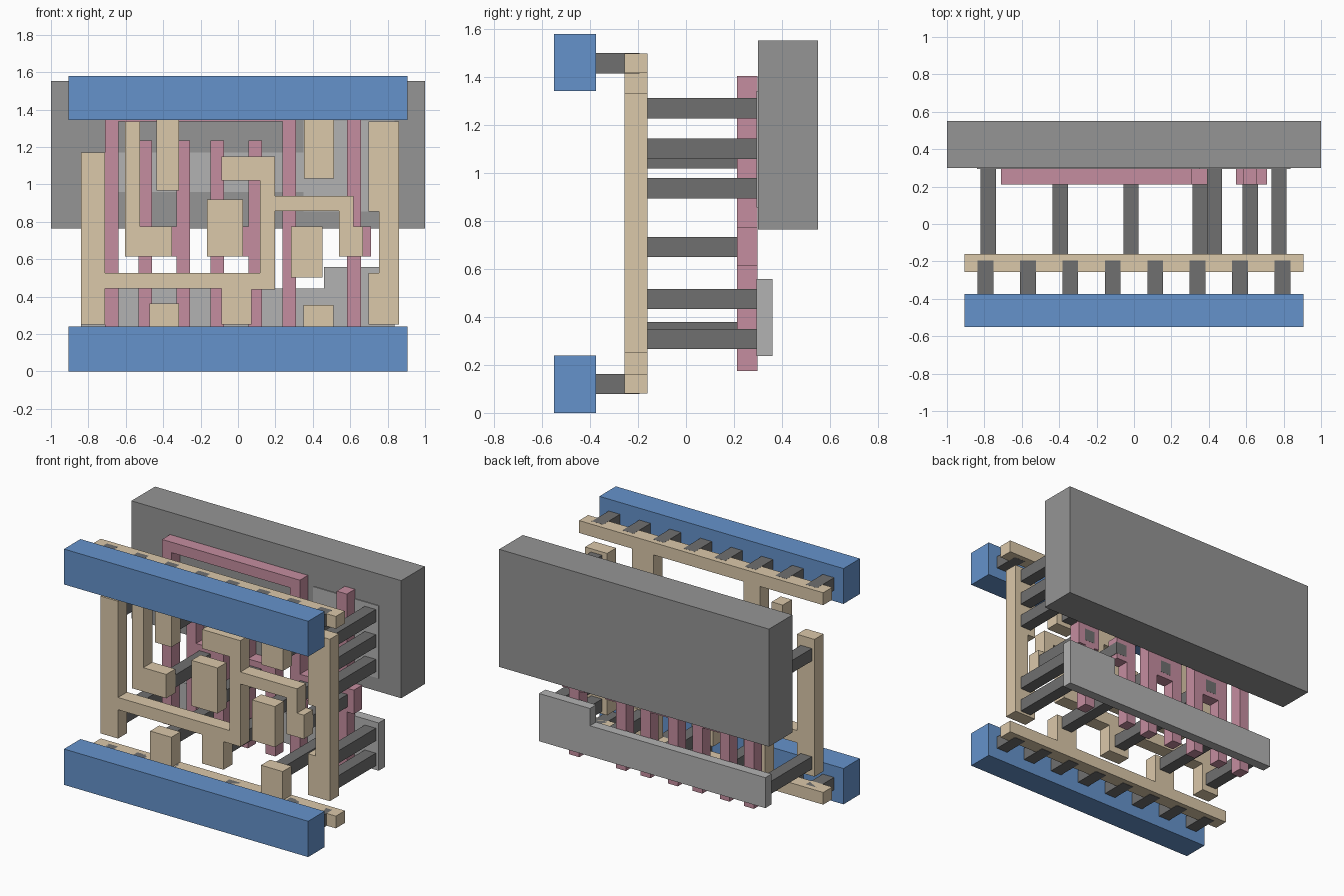
import bpy, bmesh


def material(name, rgb):
    m = bpy.data.materials.new(name)
    m.diffuse_color = (*rgb, 1)
    return m


BLUE = material("blue", (0.13, 0.29, 0.60))
TAN = material("tan", (0.71, 0.58, 0.40))
PINK = material("pink", (0.56, 0.27, 0.35))
DARK = material("dark_grey", (0.16, 0.16, 0.16))
MID = material("mid_grey", (0.30, 0.30, 0.30))
LIGHT = material("light_grey", (0.45, 0.45, 0.45))


def plate(name, pts, depth, mat):
    """Extrude a front-view (x, z) outline between two y values."""
    bm = bmesh.new()
    face = bm.faces.new([bm.verts.new((x, depth[0], z)) for x, z in pts])
    new = bmesh.ops.extrude_face_region(bm, geom=[face])["geom"]
    verts = [v for v in new if isinstance(v, bmesh.types.BMVert)]
    bmesh.ops.translate(bm, verts=verts, vec=(0, depth[1] - depth[0], 0))
    bmesh.ops.recalc_face_normals(bm, faces=bm.faces)
    me = bpy.data.meshes.new(name)
    bm.to_mesh(me)
    bm.free()
    me.materials.append(mat)
    ob = bpy.data.objects.new(name, me)
    bpy.context.collection.objects.link(ob)
    return ob


def box(name, x0, x1, z0, z1, depth, mat):
    return plate(name, [(x0, z0), (x1, z0), (x1, z1), (x0, z1)], depth, mat)


# Layer depths along y
METAL, PLUG, LOCAL = (-0.55, -0.375), (-0.375, -0.195), (-0.256, -0.16)
GATE, ACTIVE, WELL = (0.2125, 0.298), (0.294, 0.36), (0.30, 0.55)

# Power rails in front
box("bottom_power_rail", -0.905, 0.905, 0, 0.24, METAL, BLUE)
box("top_power_rail", -0.905, 0.905, 1.343, 1.58, METAL, BLUE)

# Short plugs from the power rails to the local rails
for row, z in (("bottom", 0.12), ("top", 1.4585)):
    for i in range(8):
        x = -0.7935 + i * 0.2267
        box(f"{row}_rail_plug_{i}", x - 0.042, x + 0.042, z - 0.042, z + 0.042, PLUG, DARK)

# Local rails with their stubs
plate("bottom_local_rail", [(-0.905, 0.08), (0.905, 0.08), (0.905, 0.162), (0.51, 0.162),
      (0.51, 0.355), (0.35, 0.355), (0.35, 0.162), (-0.315, 0.162), (-0.315, 0.364),
      (-0.472, 0.364), (-0.472, 0.162), (-0.905, 0.162)], LOCAL, TAN)
plate("top_local_rail", [(-0.905, 1.5), (0.905, 1.5), (0.905, 1.417), (0.513, 1.417),
      (0.513, 1.03), (0.353, 1.03), (0.353, 1.417), (-0.315, 1.417), (-0.315, 0.968),
      (-0.435, 0.968), (-0.435, 1.417), (-0.905, 1.417)], LOCAL, TAN)

# Local wiring
plate("long_wire", [(-0.84, 0.25), (-0.71, 0.25), (-0.71, 0.443), (-0.088, 0.443),
      (-0.088, 0.25), (0.072, 0.25), (0.072, 0.438), (0.197, 0.438), (0.197, 0.858),
      (0.54, 0.858), (0.54, 0.615), (0.667, 0.615), (0.667, 0.775), (0.617, 0.775),
      (0.617, 0.938), (0.197, 0.938), (0.197, 1.148), (-0.088, 1.148), (-0.088, 1.02),
      (0.117, 1.02), (0.117, 0.525), (-0.71, 0.525), (-0.71, 1.17), (-0.84, 1.17)],
      LOCAL, TAN)
plate("left_hook_wire", [(-0.605, 0.615), (-0.353, 0.615), (-0.353, 0.775),
      (-0.523, 0.775), (-0.523, 1.337), (-0.605, 1.337)], LOCAL, TAN)
plate("right_wire", [(0.697, 0.25), (0.86, 0.25), (0.86, 1.335), (0.697, 1.335),
      (0.697, 0.855), (0.755, 0.855), (0.755, 0.525), (0.697, 0.525)], LOCAL, TAN)
box("centre_pad", -0.166, 0.027, 0.615, 0.92, LOCAL, TAN)
box("right_pad", 0.283, 0.452, 0.503, 0.775, LOCAL, TAN)

# Long contacts, from the local wiring to the back layers
contacts = [(-0.78, 0.337), (-0.78, 1.062), (-0.016, 0.337), (-0.016, 1.062),
            (-0.395, 0.308), (-0.395, 1.062), (0.43, 0.308), (0.43, 1.102)]
contacts += [(0.775, z) for z in (0.308, 0.475, 0.937, 1.102, 1.271)]
contacts += [(x, 0.692) for x in (-0.395, -0.016, 0.355, 0.622)]
for i, (x, z) in enumerate(contacts):
    end = 0.299 if z == 0.692 else 0.295
    box(f"contact_{i}", x - 0.041, x + 0.041, z - 0.042, z + 0.042, (-0.16, end), DARK)


# Gate fingers: two H-shaped pairs joined at mid height
def gate_pair(name, a, b):
    w = 0.073
    plate(name, [(a, 0.175), (a + w, 0.175), (a + w, 0.615), (b - w, 0.615),
          (b - w, 0.175), (b, 0.175), (b, 1.235), (b - w, 1.235), (b - w, 0.775),
          (a + w, 0.775), (a + w, 1.235), (a, 1.235)], GATE, PINK)


gate_pair("left_gate_pair", -0.532, -0.257)
gate_pair("centre_gate_pair", -0.148, 0.128)

# Gate arch and single right gate, each with a contact pad
plate("gate_arch", [(-0.712, 0.175), (-0.64, 0.175), (-0.64, 1.335), (0.237, 1.335),
      (0.237, 0.175), (0.31, 0.175), (0.31, 0.615), (0.393, 0.615), (0.393, 0.775),
      (0.31, 0.775), (0.31, 1.405), (-0.712, 1.405)], GATE, PINK)
plate("right_gate", [(0.583, 0.175), (0.658, 0.175), (0.658, 0.615), (0.71, 0.615),
      (0.71, 0.775), (0.658, 0.775), (0.658, 1.405), (0.583, 1.405), (0.583, 0.775),
      (0.545, 0.775), (0.545, 0.615), (0.583, 0.615)], GATE, PINK)

# Active strips and the well block at the back
plate("lower_active_strip", [(-0.84, 0.238), (0.837, 0.238), (0.837, 0.558),
      (0.46, 0.558), (0.46, 0.442), (-0.84, 0.442)], ACTIVE, LIGHT)
plate("upper_active_strip", [(-0.84, 0.96), (0.35, 0.96), (0.35, 0.856), (0.837, 0.856),
      (0.837, 1.342), (0.35, 1.342), (0.35, 1.17), (-0.84, 1.17)], ACTIVE, LIGHT)
box("well_block", -1, 1, 0.765, 1.553, WELL, MID)
